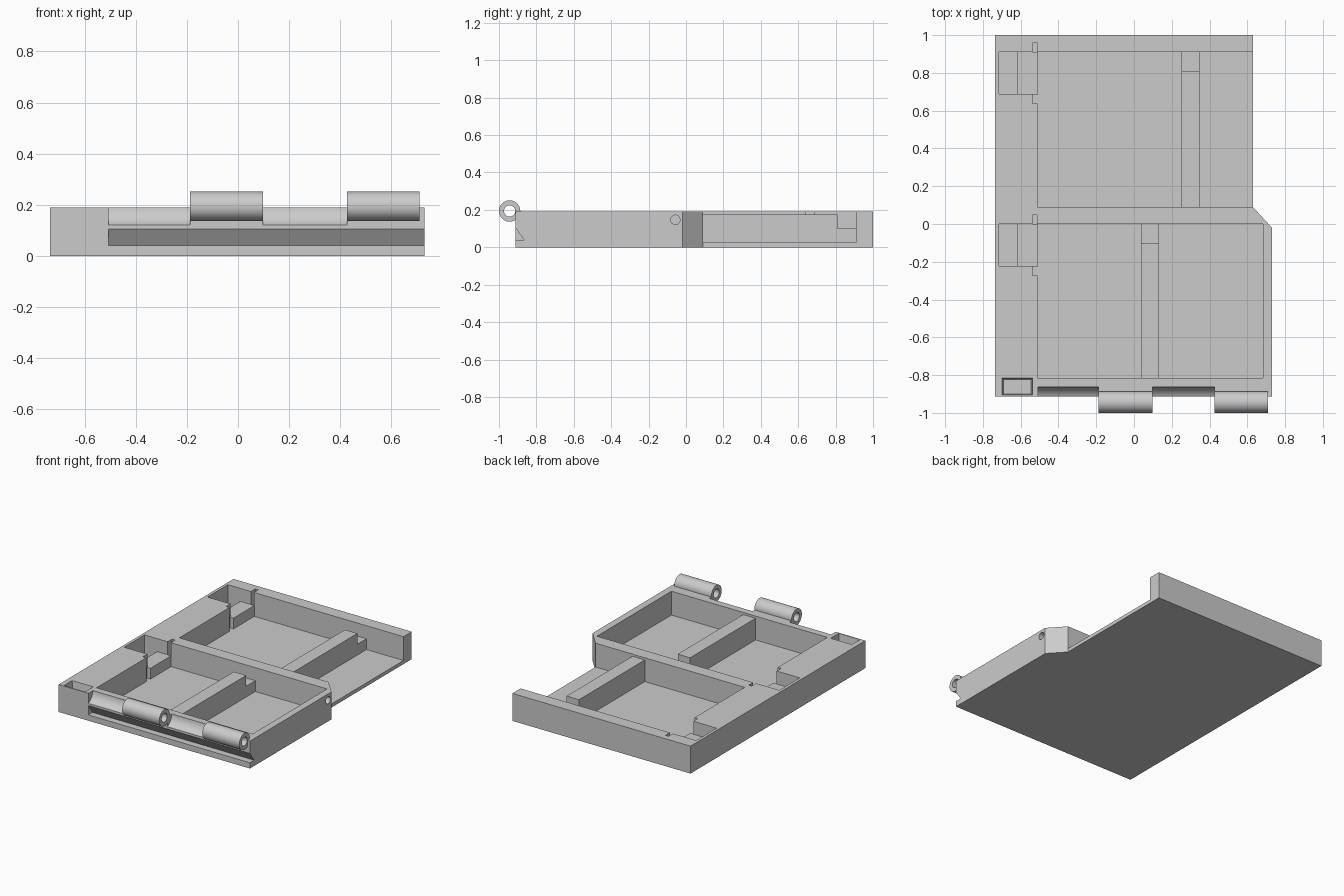
import bpy, bmesh
from mathutils import Matrix, Vector
from math import pi

if "Cube" in bpy.data.objects:
    bpy.data.objects.remove(bpy.data.objects["Cube"])

H, FLOOR = 0.19, 0.025
KY, KZ = -0.943, 0.194          # hinge axis


def finish(name, bm):
    bmesh.ops.recalc_face_normals(bm, faces=bm.faces)
    me = bpy.data.meshes.new(name)
    bm.to_mesh(me)
    bm.free()
    ob = bpy.data.objects.new(name, me)
    bpy.context.collection.objects.link(ob)
    return ob


def prism(name, pts, axis, a, b):
    """Extrude a profile along x (points are y,z) or z (points are x,y)."""
    bm = bmesh.new()
    co = lambda p, t: (t, p[0], p[1]) if axis == 'x' else (p[0], p[1], t)
    face = bm.faces.new([bm.verts.new(co(p, a)) for p in pts])
    off = Vector((b - a, 0, 0)) if axis == 'x' else Vector((0, 0, b - a))
    new = bmesh.ops.extrude_face_region(bm, geom=[face])['geom']
    bmesh.ops.translate(bm, vec=off, verts=[v for v in new if isinstance(v, bmesh.types.BMVert)])
    return finish(name, bm)


def box(name, x0, x1, y0, y1, z0, z1):
    return prism(name, [(x0, y0), (x1, y0), (x1, y1), (x0, y1)], 'z', z0, z1)


def rod(name, x0, x1, y, z, r, n=48):
    bm = bmesh.new()
    m = Matrix.Translation(((x0 + x1) / 2, y, z)) @ Matrix.Rotation(pi / 2, 4, 'Y')
    bmesh.ops.create_cone(bm, cap_ends=True, segments=n, radius1=r, radius2=r,
                          depth=x1 - x0, matrix=m)
    return finish(name, bm)


def cut(target, cutter):
    mod = target.modifiers.new("cut", 'BOOLEAN')
    mod.operation, mod.solver, mod.object = 'DIFFERENCE', 'EXACT', cutter
    bpy.context.view_layer.objects.active = target
    bpy.ops.object.modifier_apply(modifier=mod.name)
    bpy.data.objects.remove(cutter)


def smooth(ob):
    bpy.ops.object.select_all(action='DESELECT')
    ob.select_set(True)
    bpy.context.view_layer.objects.active = ob
    bpy.ops.object.shade_smooth_by_angle()


# Tray body with the chamfered right side
body = prism("tray_body", [(-0.735, -0.912), (0.73, -0.912), (0.73, -0.02), (0.63, 0.09),
                           (0.63, 1.0), (-0.735, 1.0)], 'z', 0, H)

# Two compartments, each with a side recess, slot, divider and step
for label, top, bottom, right, dx in (("rear", 0.91, 0.09, 0.8, 0.252),
                                      ("front", 0.0, -0.815, 0.682, 0.038)):
    cut(body, box("cutter", -0.512, right, bottom, top, FLOOR, 0.4))
    cut(body, box("cutter", -0.715, -0.45, top - 0.223, top, FLOOR, 0.4))
    cut(body, box("cutter", -0.538, -0.514, top - 0.1, top + 0.048, FLOOR, 0.4))
    cut(body, box("cutter", -0.538, -0.45, top - 0.272, top - 0.1, FLOOR, 0.4))
    prism(label + "_divider", [(bottom - 0.005, 0.02), (top + 0.005, 0.02), (top + 0.005, 0.1),
                               (top - 0.1, 0.1), (top - 0.1, 0.175), (bottom - 0.005, 0.175)],
          'x', dx, dx + 0.095)
    box(label + "_recess_step", -0.62, -0.512, top - 0.228, top + 0.001, 0.02, 0.1)

# Small tapered well in the front left corner
well = box("cutter", -0.7, -0.535, -0.906, -0.815, 0.14, 0.2)
for v in well.data.vertices:
    if v.co.z < 0.15:
        v.co.x += 0.009 if v.co.x < -0.6 else -0.009
        v.co.y += 0.007 if v.co.y < -0.86 else -0.007
cut(body, well)

# Wedge groove along the front, and the side pin hole
cut(body, prism("cutter", [(-0.93, 0.13), (-0.866, 0.04), (-0.93, 0.04)], 'x', -0.507, 0.8))
cut(body, rod("cutter", 0.69, 0.8, -0.057, 0.147, 0.025))

# Rounded hinge clearances and hinge knuckles
for x0, x1 in ((-0.507, -0.187), (0.097, 0.427)):
    cut(body, rod("cutter", x0, x1, KY, KZ, 0.08))
for i, (x0, x1) in enumerate(((-0.187, 0.097), (0.427, 0.71))):
    knuckle = rod(f"hinge_knuckle_{i + 1}", x0, x1, KY, KZ, 0.057)
    cut(knuckle, rod("cutter", x0 - 0.1, x1 + 0.1, KY, KZ, 0.03))
    smooth(knuckle)
smooth(body)
